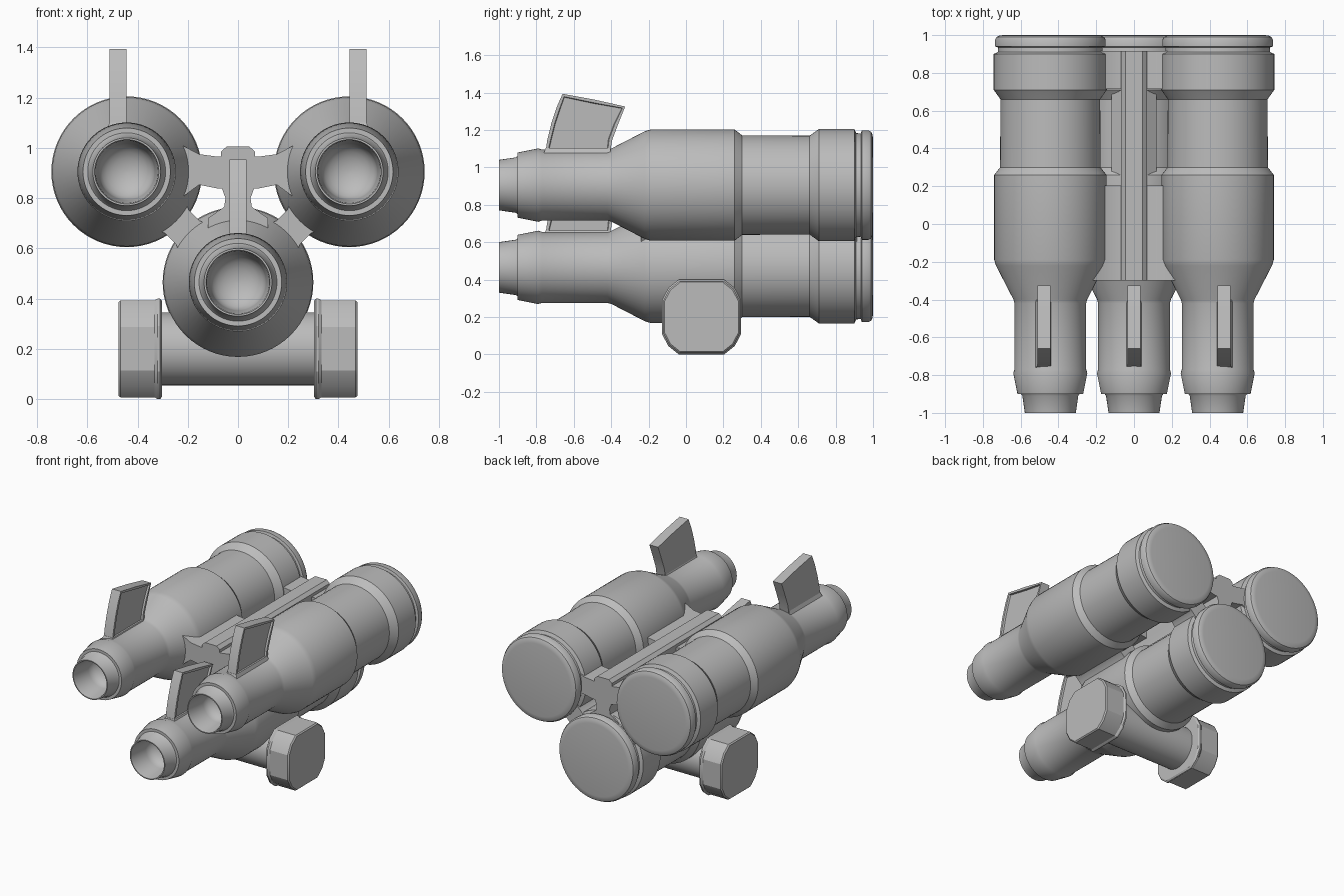
import bpy, bmesh, math
from mathutils import Vector

cube = bpy.data.objects.get("Cube")
if cube:
    bpy.data.objects.remove(cube, do_unlink=True)

grey = bpy.data.materials.new("matte grey")
grey.use_nodes = True
GREY = (0.5, 0.5, 0.5, 1)
grey.diffuse_color = GREY
bsdf = grey.node_tree.nodes["Principled BSDF"]
bsdf.inputs["Base Color"].default_value = GREY
bsdf.inputs["Roughness"].default_value = 0.6


def finish(name, bm, location=(0, 0, 0), angle=30):
    bmesh.ops.recalc_face_normals(bm, faces=bm.faces)
    mesh = bpy.data.meshes.new(name)
    bm.to_mesh(mesh)
    bm.free()
    mesh.materials.append(grey)
    mesh.shade_smooth()
    mesh.set_sharp_from_angle(angle=math.radians(angle))
    obj = bpy.data.objects.new(name, mesh)
    obj.location = location
    bpy.context.scene.collection.objects.link(obj)
    return obj


def loft(rings):
    """Skin a list of equal rings of points and close both ends."""
    bm = bmesh.new()
    loops = [[bm.verts.new(p) for p in ring] for ring in rings]
    n = len(loops[0])
    for a, b in zip(loops, loops[1:]):
        for i in range(n):
            j = (i + 1) % n
            bm.faces.new((a[i], a[j], b[j], b[i]))
    bm.faces.new(loops[0])
    bm.faces.new(loops[-1])
    return bm


def circle(n=64):
    return [(math.cos(math.tau * i / n), math.sin(math.tau * i / n)) for i in range(n)]


def extrude_y(name, section, y0, y1):
    return finish(name, loft([[(x, y, z) for x, z in section] for y in (y0, y1)]))


# Tube profile: (y, radius) from the bore floor, out over the muzzle, to the rear cap
bore = [(-0.78 - 0.08 * math.sin(a), 0.112 * math.cos(a) + 0.001)
        for a in (0.0,)]
dome = [(-0.86 + 0.08 * math.cos(t * math.pi / 12), 0.112 * math.sin(t * math.pi / 12))
        for t in (0.2, 1, 2, 3, 4, 5, 6)]
shell = [(-0.985, 0.124), (-1, 0.128), (-1, 0.135), (-0.91, 0.148), (-0.9, 0.155),
         (-0.9, 0.174), (-0.79, 0.196), (-0.77, 0.19), (-0.42, 0.19), (-0.4, 0.195),
         (-0.22, 0.288), (-0.19, 0.297), (0.26, 0.297), (0.3, 0.266), (0.66, 0.264),
         (0.69, 0.285), (0.71, 0.3), (0.9, 0.3), (0.91, 0.278), (0.935, 0.276),
         (0.94, 0.293), (0.975, 0.293), (0.99, 0.285), (0.997, 0.27), (1, 0.25)]
tubes = {"left": (0.443, 0.905, 0.034), "right": (-0.443, 0.905, -0.034),
         "lower": (0, 0.465, 0)}

# Fin outline in (y, z) measured from the tube axis, with bowed leading edge
fin_outline = [(-0.755, 0.15), (-0.742, 0.24), (-0.72, 0.33), (-0.69, 0.42),
               (-0.66, 0.488), (-0.49, 0.457), (-0.325, 0.42), (-0.365, 0.32),
               (-0.395, 0.24), (-0.41, 0.15)]

for side, (x, z, fin_x) in tubes.items():
    rings = [[(r * c, y, r * s) for c, s in circle()] for y, r in dome + shell]
    finish(side + "_tube", loft(rings), (x, 0, z))

    # Fin plate with a shallow recessed panel on one face
    bm = loft([[(w, py, pz) for py, pz in fin_outline] for w in (-0.034, 0.034)])
    bm.normal_update()
    bmesh.ops.recalc_face_normals(bm, faces=bm.faces)
    panel = [f for f in bm.faces if f.normal.x > 0.9]
    bmesh.ops.inset_region(bm, faces=panel, thickness=0.017)
    bmesh.ops.inset_region(bm, faces=panel, thickness=0.004, depth=-0.012)
    finish(side + "_fin", bm, (x + fin_x, 0, z))

    # Small raised foot where the fin meets the tube
    foot = loft([[(sx * w, -0.58 + sy * d, h) for sx, sy in ((-1, -1), (1, -1), (1, 1), (-1, 1))]
                 for w, d, h in ((0.05, 0.185, 0.16), (0.034, 0.17, 0.197))])
    finish(side + "_fin_foot", foot, (x + fin_x, 0, z))

# Spine between the tubes, with bevelled top and flared base
half = [(0.045, 1.005), (0.068, 0.985), (0.068, 0.85), (0.05, 0.8), (0.055, 0.765),
        (0.12, 0.72), (0.12, 0.66)]
spine = half + [(-x, z) for x, z in reversed(half)]
extrude_y("spine", spine, -0.3, 0.915)

# Webs joining the tubes, in a front and a rear run with an opening between
top_half = [(0.08, 0.965), (0.155, 0.975), (0.24, 1.02), (0.24, 0.79), (0.155, 0.853), (0.08, 0.838)]
web = top_half + [(-x, z) for x, z in reversed(top_half)]
for run, y0, y1 in (("front", -0.3, 0.205), ("rear", 0.715, 0.915)):
    extrude_y(run + "_upper_web", web, y0, y1)
    for side, sx in (("left", 1), ("right", -1)):
        along = Vector((sx, 1)).normalized()
        across = Vector((-along.y, along.x))
        centre = Vector((sx * 0.2215, 0.685))
        shape = [(-0.11, -0.1), (-0.03, -0.066), (0.03, -0.066), (0.11, -0.1),
                 (0.11, 0.1), (0.03, 0.066), (-0.03, 0.066), (-0.11, 0.1)]
        section = [tuple(centre + along * a + across * b) for a, b in shape]
        extrude_y(f"{run}_{side}_diagonal_web", section, max(y0, -0.24), y1)

# Cross pipe under the lower tube
PIPE_Y, PIPE_Z = 0.083, 0.2
finish("cross_pipe", loft([[(x, 0.145 * c, 0.145 * s) for c, s in circle(48)]
                           for x in (-0.35, 0.35)]), (0, PIPE_Y, PIPE_Z))

# Faceted end caps with a thin flange
quarter = [(0.212, 0.09), (0.178, 0.155), (0.122, 0.2)]
outline = (quarter + [(-a, b) for a, b in reversed(quarter)]
           + [(-a, -b) for a, b in quarter] + [(a, -b) for a, b in reversed(quarter)])
for side, sx in (("left", 1), ("right", -1)):
    steps = [(0.302, 0.95), (0.31, 1), (0.32, 1), (0.332, 0.965), (0.468, 0.965), (0.476, 0.93)]
    finish(side + "_end_cap", loft([[(sx * x, k * a, k * b) for a, b in outline] for x, k in steps]),
           (0, PIPE_Y, PIPE_Z), 25)
